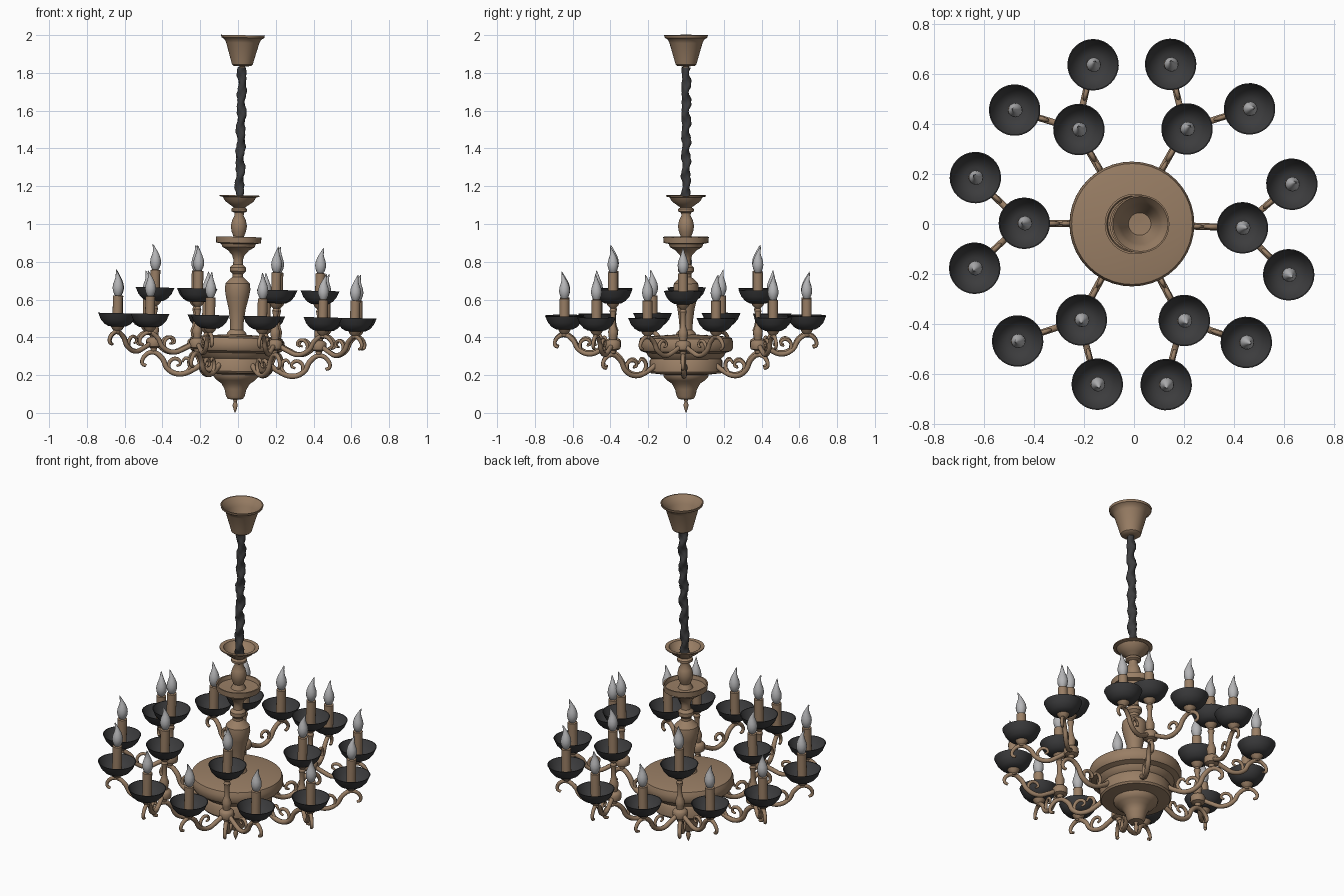
import bpy, math
from mathutils import Matrix, Vector

if "Cube" in bpy.data.objects:
    bpy.data.objects.remove(bpy.data.objects["Cube"], do_unlink=True)


def material(name, r, g, b):
    m = bpy.data.materials.new(name)
    m.use_nodes = True
    m.diffuse_color = (r, g, b, 1)
    node = m.node_tree.nodes["Principled BSDF"]
    node.inputs["Base Color"].default_value = (r, g, b, 1)
    node.inputs["Roughness"].default_value = 0.6
    return m


bronze = material("bronze", 0.32, 0.21, 0.13)
black = material("black_metal", 0.045, 0.045, 0.047)
glass = material("bulb_glass", 0.46, 0.46, 0.47)

# The whole lamp hangs very slightly off vertical
HANG = Matrix.Translation((-0.016, 0, 0)) @ Matrix.Rotation(0.021, 4, 'Y')


def add_object(name, data, mat, place):
    data.materials.append(mat)
    ob = bpy.data.objects.new(name, data)
    bpy.context.collection.objects.link(ob)
    ob.matrix_world = HANG @ place
    return ob


def lofted(name, rings, mat, place=Matrix(), sharp=35):
    """Skin a list of equally sized point rings."""
    n = len(rings[0])
    verts = [p for ring in rings for p in ring]
    faces = [(i * n + j, i * n + (j + 1) % n, (i + 1) * n + (j + 1) % n, (i + 1) * n + j)
             for i in range(len(rings) - 1) for j in range(n)]
    mesh = bpy.data.meshes.new(name)
    mesh.from_pydata(verts, [], faces)
    mesh.shade_smooth()
    mesh.set_sharp_from_angle(angle=math.radians(sharp))
    return add_object(name, mesh, mat, place)


def lathe(name, profile, mat, place=Matrix(), sides=32, lean=lambda z: 0):
    """Revolve (radius, height) points; lean pushes heights sideways."""
    turns = [math.tau * j / sides for j in range(sides)]
    rings = [[(max(r, 0.0005) * math.cos(a) + lean(z), max(r, 0.0005) * math.sin(a), z) for a in turns]
             for r, z in profile]
    return lofted(name, rings, mat, place)


def tube(name, path, radius, place, taper=0.6):
    """Round bar through (distance, height) points, thinner at its end."""
    curve = bpy.data.curves.new(name, 'CURVE')
    curve.dimensions = '3D'
    curve.bevel_depth = radius
    curve.bevel_resolution = 2
    curve.resolution_u = 6
    curve.use_fill_caps = True
    spline = curve.splines.new('BEZIER')
    spline.bezier_points.add(len(path) - 1)
    for i, (point, (x, z)) in enumerate(zip(spline.bezier_points, path)):
        point.co = (x, 0, z)
        point.handle_left_type = point.handle_right_type = 'AUTO'
        point.radius = 1 - (1 - taper) * max(0, 2 * i / (len(path) - 1) - 1)
    return add_object(name, curve, bronze, place)


# Central body: finial, lower bowl and wide drum
lathe("body", [
    (0, 0), (.007, .015), (.014, .04), (.008, .058), (.012, .07), (.04, .074), (.05, .09),
    (.058, .125), (.075, .155), (.1, .172), (.117, .19), (.12, .203), (.185, .21), (.193, .22),
    (.193, .275), (.185, .287), (.2, .3), (.21, .318), (.24, .328), (.25, .345), (.25, .375),
    (.242, .397), (.2, .405), (.05, .415), (0, .415)], bronze, sides=40)

# Turned column with its saucer and top bowl
lathe("column", [
    (.055, .41), (.05, .425), (.035, .44), (.036, .48), (.045, .55), (.06, .61), (.068, .655),
    (.064, .685), (.045, .705), (.028, .72), (.028, .735), (.042, .75), (.042, .77), (.027, .785),
    (.025, .81), (.033, .835), (.055, .86), (.085, .878), (.092, .895), (.118, .9), (.121, .932),
    (.113, .932), (.108, .91), (.04, .908), (.028, .935), (.038, .96), (.043, .99), (.036, 1.02),
    (.024, 1.045), (.026, 1.06), (.042, 1.068), (.042, 1.08), (.03, 1.088), (.05, 1.102),
    (.075, 1.12), (.088, 1.142), (.106, 1.146), (.106, 1.152), (.085, 1.15), (.068, 1.122),
    (.03, 1.105), (0, 1.105)], bronze)

# Hanging chain in a twisted, lumpy sleeve
rope = []
for i in range(85):
    z = 1.1 + 0.73 * i / 84
    ring = []
    for j in range(14):
        a = math.tau * j / 14
        r = .022 + .004 * math.cos(2 * a - i * .55) + .002 * math.sin(i * 1.1 + 3 * a)
        ring.append((r * math.cos(a) + .003 * math.sin(i * .37), r * math.sin(a) + .003 * math.cos(i * .5), z))
    rope.append(ring)
lofted("chain_sleeve", rope, black, sharp=60)

# Ceiling canopy, an open trumpet shell
lathe("canopy", [
    (0, 1.815), (.014, 1.815), (.016, 1.835), (.045, 1.837), (.055, 1.845), (.062, 1.87),
    (.088, 1.96), (.098, 1.978), (.113, 1.987), (.116, 2), (.11, 2), (.092, 1.977), (.08, 1.955),
    (.055, 1.87), (.045, 1.85), (0, 1.848)], bronze)


def candle_light(name, place):
    """Drip cup, candle sleeve and flame bulb; local z = 0 is the cup rim."""
    lathe(name + "_cup", [
        (0, -.071), (.045, -.07), (.068, -.057), (.088, -.034), (.1, -.006), (.103, 0),
        (.099, 0), (.084, -.031), (.064, -.052), (.042, -.064), (0, -.065)], black, place)
    lathe(name + "_sleeve", [(.026, -.066), (.026, .092), (.018, .094), (0, .094)], bronze, place, 16)
    lathe(name + "_bulb", [
        (.014, .092), (.02, .1), (.027, .118), (.029, .135), (.026, .155), (.019, .175),
        (.012, .193), (.007, .21), (.004, .222), (0, .23)], glass, place, 16,
        lean=lambda z: 6 * max(0, z - .17) ** 2 * (1 - max(0, z - .2) * 8))


# Six arms, each with a raised light and two lower branches
for number, degrees in enumerate((-2, 60.6, 120, 179.6, 241.5, 297.8), 1):
    arm = f"arm_{number}"
    spin = Matrix.Rotation(math.radians(degrees), 4, 'Z')
    tube(arm + "_bar", [(.17, .265), (.22, .228), (.3, .2), (.36, .225), (.395, .285), (.44, .312),
                        (.485, .29), (.495, .25), (.475, .24)], .014, spin)
    tube(arm + "_curl", [(.355, .22), (.35, .265), (.315, .28), (.295, .255), (.315, .242)], .01, spin)
    tube(arm + "_root_scroll", [(.26, .208), (.24, .255), (.265, .285), (.285, .265)], .01, spin)

    hub = spin @ Matrix.Translation((.437, 0, 0))
    lathe(arm + "_post", [
        (0, .315), (.014, .318), (.018, .335), (.038, .342), (.041, .352), (.041, .376), (.034, .386),
        (.02, .392), (.024, .415), (.026, .435), (.018, .455), (.013, .48), (.013, .52), (.019, .545),
        (.013, .558), (.028, .572), (.036, .588), (0, .59)], bronze, hub, 16)
    candle_light(arm + "_upper", hub @ Matrix.Translation((0, 0, .655)))

    for side, turn in (("left", 43), ("right", -43)):
        branch = f"{arm}_{side}"
        swing = hub @ Matrix.Rotation(math.radians(turn), 4, 'Z')
        tube(branch + "_bar", [(.02, .362), (.07, .335), (.13, .315), (.19, .34), (.222, .39),
                               (.266, .415), (.31, .395), (.318, .36), (.3, .35)], .013, swing)
        tube(branch + "_curl", [(.18, .333), (.178, .375), (.145, .393), (.125, .37), (.142, .358)],
             .009, swing)
        tip = swing @ Matrix.Translation((.266, 0, 0))
        lathe(branch + "_holder", [(0, .408), (.016, .41), (.014, .42), (.026, .43), (.036, .448),
                                   (0, .45)], bronze, tip, 16)
        candle_light(branch, tip @ Matrix.Translation((0, 0, .515)))
